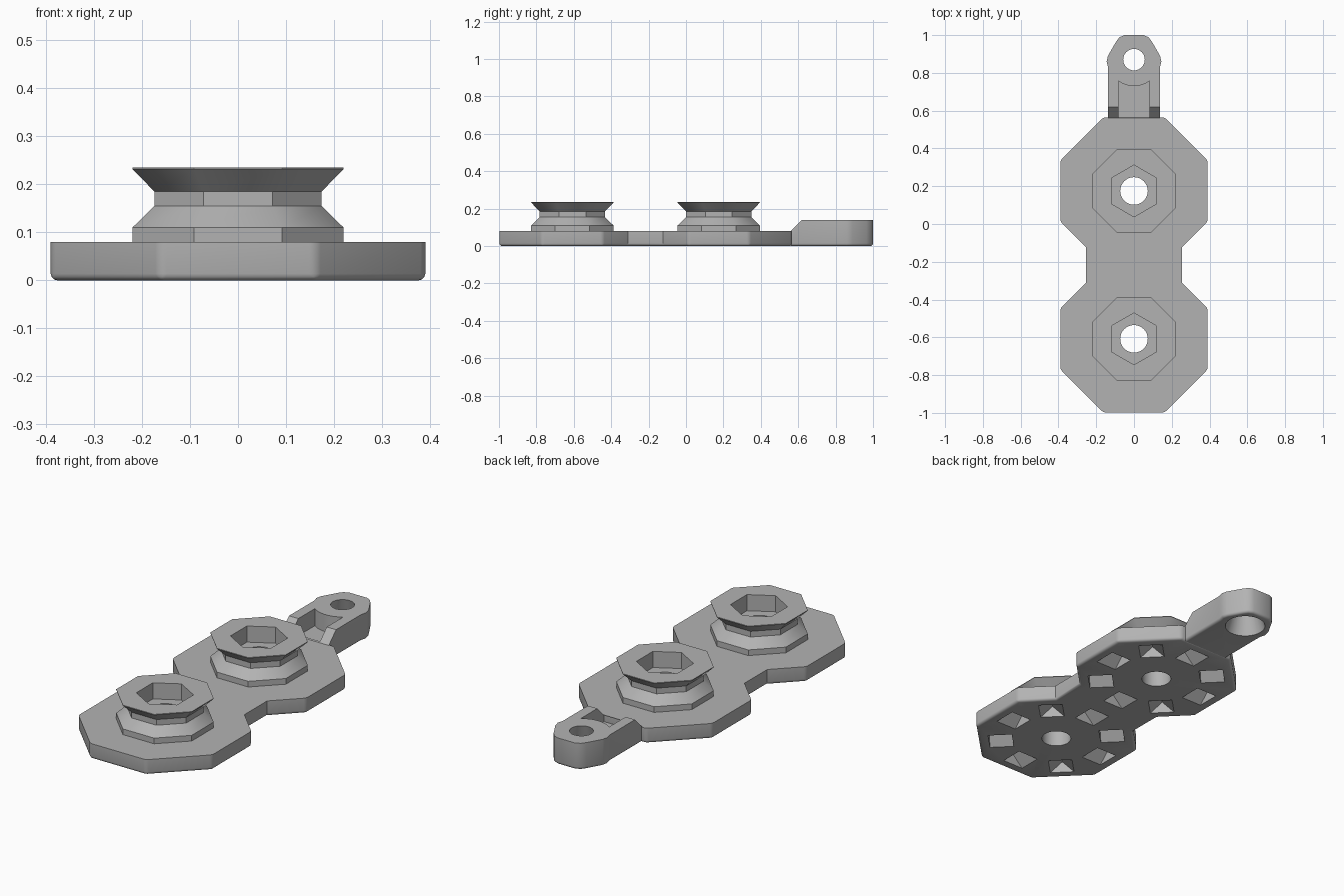
import bpy, bmesh, math
from mathutils import Matrix

cube = bpy.data.objects.get("Cube")
if cube:
    bpy.data.objects.remove(cube, do_unlink=True)

grey = bpy.data.materials.new("plain_grey")
grey.use_nodes = True
grey.diffuse_color = (0.45, 0.45, 0.45, 1)
grey.node_tree.nodes["Principled BSDF"].inputs["Base Color"].default_value = (0.45, 0.45, 0.45, 1)

CENTRES = (-0.608, 0.175)   # y of the two octagons
R, CORNER, TOP = 0.39, 0.162, 0.08
EYE_Y = 0.87


def finish(name, bm):
    bmesh.ops.recalc_face_normals(bm, faces=bm.faces)
    me = bpy.data.meshes.new(name)
    bm.to_mesh(me)
    bm.free()
    me.materials.append(grey)
    ob = bpy.data.objects.new(name, me)
    bpy.context.collection.objects.link(ob)
    return ob


def prism(name, outline, z0, z1, round_if=None, width=0.014):
    """Extrude an (x, y) outline; round the edges chosen by round_if."""
    bm = bmesh.new()
    face = bm.faces.new([bm.verts.new((x, y, z0)) for x, y in outline])
    ext = bmesh.ops.extrude_face_region(bm, geom=[face])["geom"]
    for v in ext:
        if isinstance(v, bmesh.types.BMVert):
            v.co.z = z1
    if round_if:
        edges = [e for e in bm.edges if round_if(*[v.co for v in e.verts])]
        bmesh.ops.bevel(bm, geom=edges, offset=width, segments=3,
                        profile=0.5, affect='EDGES')
    return finish(name, bm)


def rings(name, levels, sides, y, turn):
    """Stack of regular polygons given as (circumradius, z), capped."""
    bm = bmesh.new()
    loops = []
    for r, z in levels:
        angles = [turn + math.tau * i / sides for i in range(sides)]
        loops.append([bm.verts.new((r * math.cos(a), y + r * math.sin(a), z)) for a in angles])
    for a, b in zip(loops, loops[1:]):
        for i in range(sides):
            j = (i + 1) % sides
            bm.faces.new((a[i], a[j], b[j], b[i]))
    bm.faces.new(loops[0])
    bm.faces.new(loops[-1])
    return finish(name, bm)


def cut(target, cutters):
    """Subtract the cutters and bake the result."""
    for c in cutters:
        c.hide_render = True
        mod = target.modifiers.new("cut", 'BOOLEAN')
        mod.operation, mod.solver, mod.object = 'DIFFERENCE', 'EXACT', c
    dg = bpy.context.evaluated_depsgraph_get()
    mesh = bpy.data.meshes.new_from_object(target.evaluated_get(dg))
    target.modifiers.clear()
    target.data = mesh
    for c in cutters:
        bpy.data.objects.remove(c, do_unlink=True)


def hole(y):
    return rings("hole_cutter", [(0.073, -0.1), (0.073, 0.4)], 32, y, 0)


def tent(y, angle):
    """Roof-shaped pocket cutter with its ridge pointing outward."""
    ob = prism("pocket_cutter", [(-0.06, -0.01), (0.06, -0.01), (0.06, 0), (0, 0.06), (-0.06, 0)],
               -0.06, 0.06)
    stand = Matrix.Rotation(math.pi / 2, 4, 'X')
    place = Matrix.Translation((0, y, 0)) @ Matrix.Rotation(angle, 4, 'Z') @ Matrix.Translation((0, 0.28, 0))
    ob.data.transform(place @ stand)
    return ob


def mirrored(half):
    return half + [(-x, y) for x, y in reversed(half)]


# Base plate: two octagons joined by a narrow bridge
front, back = CENTRES
neck = 0.255
step = R + CORNER - neck
plate = prism("base_plate", mirrored([
    (CORNER, front - R), (R, front - CORNER), (R, front + CORNER), (neck, front + step),
    (neck, back - step), (R, back - CORNER), (R, back + CORNER), (CORNER, back + R)]),
    0, TOP,
    lambda a, b: (a.z + b.z < 0.01 and abs(a.x + b.x) != 2 * neck)
    or (abs(a.z - b.z) > 0.01 and abs(a.x) != neck and abs(abs(a.x) - neck) > 0.001))
cut(plate, [hole(y) for y in CENTRES]
    + [tent(y, k * math.pi / 4) for y in CENTRES for k in range(8)])

# Spool-shaped bosses with a hexagonal socket
flat = 1 / math.cos(math.pi / 8)
for label, y in zip(("front", "back"), CENTRES):
    spool = rings(label + "_spool", [(r * flat, z) for r, z in (
        (0.22, TOP), (0.22, 0.11), (0.174, 0.155), (0.174, 0.185), (0.22, 0.232), (0.22, 0.235))],
        8, y, math.pi / 8)
    socket = rings("socket_cutter", [(0.137, 0.15), (0.137, 0.4)], 6, y, math.pi / 6)
    cut(spool, [hole(y), socket])

# Eyelet tab with a ramped root, a slot and a flared hole
root = back + R - 0.005
tab = prism("eyelet_tab", mirrored([
    (0.137, root), (0.137, 0.83), (0.145, 0.86), (0.138, 0.89), (0.095, 0.965),
    (0.078, 0.988), (0.05, 1.0)]), 0, 0.14,
    lambda a, b: a.z + b.z < 0.01 and a.y + b.y > 2 * root + 0.01)
ramp = prism("ramp_cutter", [(root - 0.1, TOP), (root, TOP), (0.62, 0.14), (0.62, 0.3), (root - 0.1, 0.3)],
             -0.3, 0.3)
ramp.data.transform(Matrix(((0, 0, 1, 0), (1, 0, 0, 0), (0, 1, 0, 0), (0, 0, 0, 1))))
arc = [(0.14 * math.sin(a), EYE_Y - 0.14 * math.cos(a)) for a in [0.63 - 0.18 * i for i in range(8)]]
slot = prism("slot_cutter", [(-0.083, root + 0.005), (0.083, root + 0.005)] + arc, 0.05, 0.3)
flare = rings("flare_cutter", [(0.102, -0.01), (0.1, 0), (0.057, 0.14), (0.054, 0.15)], 32, EYE_Y, 0)
cut(tab, [ramp, slot, flare])

# Smooth the rounded edges, keep the facets crisp
for ob in bpy.context.scene.objects:
    if ob.type == 'MESH':
        bpy.ops.object.select_all(action='DESELECT')
        ob.select_set(True)
        bpy.context.view_layer.objects.active = ob
        bpy.ops.object.shade_smooth_by_angle(angle=math.radians(32))
